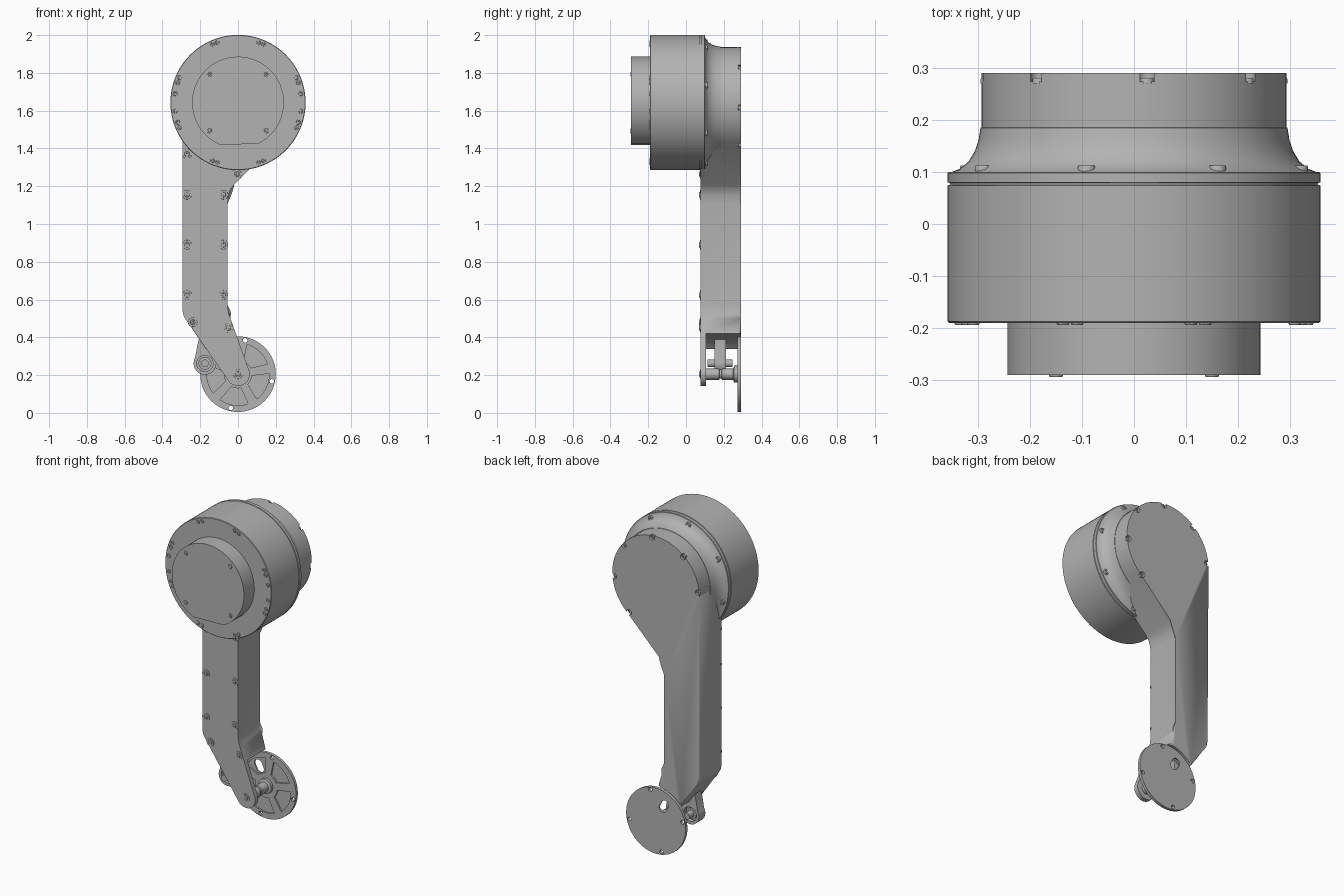
import bpy, bmesh
from math import sin, cos, pi, radians

cube = bpy.data.objects.get("Cube")
if cube:
    bpy.data.objects.remove(cube)

grey = bpy.data.materials.new("machined grey")
grey.use_nodes = True
grey.diffuse_color = (0.45, 0.45, 0.45, 1)
for node in grey.node_tree.nodes:
    if node.type == 'BSDF_PRINCIPLED':
        node.inputs["Base Color"].default_value = (0.45, 0.45, 0.45, 1)
        node.inputs["Roughness"].default_value = 0.6

HUB = (0, 1.643)      # drum axis in x, z
PIVOT = (0, 0.205)    # lower joint axis
IDLER = (-0.175, 0.262)


def polar(center, r, deg):
    return (center[0] + r * cos(radians(deg)), center[1] + r * sin(radians(deg)))


def arc(center, r, a0, a1, n):
    return [polar(center, r, a0 + (a1 - a0) * i / n) for i in range(n + 1)]


def finish(name, bm):
    bmesh.ops.recalc_face_normals(bm, faces=bm.faces)
    mesh = bpy.data.meshes.new(name)
    bm.to_mesh(mesh)
    bm.free()
    obj = bpy.data.objects.new(name, mesh)
    bpy.context.collection.objects.link(obj)
    mesh.materials.append(grey)
    return obj


def prisms(name, shapes, y0, y1, round_back=0):
    """Extrude x-z outlines along y, optionally rounding the back rim."""
    bm = bmesh.new()
    for pts in shapes:
        a = [bm.verts.new((x, y0, z)) for x, z in pts]
        b = [bm.verts.new((x, y1, z)) for x, z in pts]
        bm.faces.new(a)
        back = bm.faces.new(b[::-1])
        for i in range(len(pts)):
            j = (i + 1) % len(pts)
            bm.faces.new((a[i], b[i], b[j], a[j]))
        if round_back:
            bmesh.ops.bevel(bm, geom=list(back.edges), offset=round_back,
                            segments=4, profile=0.5, affect='EDGES')
    return finish(name, bm)


def lathes(name, profile, places, y=0, steps=24, closed=False):
    """Spin an (r, y) profile about the y axis at each x-z place."""
    bm = bmesh.new()
    for cx, cz in places:
        vs = [bm.verts.new((cx + r, y + py, cz)) for r, py in profile]
        pairs = list(zip(vs, vs[1:])) + ([(vs[-1], vs[0])] if closed else [])
        es = [bm.edges.new(p) for p in pairs]
        bmesh.ops.spin(bm, geom=vs + es, cent=(cx, 0, cz), axis=(0, 1, 0),
                       angle=2 * pi, steps=steps, use_merge=True)
    bmesh.ops.remove_doubles(bm, verts=bm.verts, dist=1e-5)
    return finish(name, bm)


def cylinder(name, center, r, y0, y1, steps=32):
    return lathes(name, [(0, y0), (r, y0), (r, y1), (0, y1)], [center], steps=steps)


def cut(obj, cutter):
    cutter.hide_render = True
    mod = obj.modifiers.new("cut", 'BOOLEAN')
    mod.operation = 'DIFFERENCE'
    mod.solver = 'EXACT'
    mod.object = cutter
    bpy.context.view_layer.objects.active = obj
    bpy.ops.object.modifier_apply(modifier=mod.name)
    bpy.data.objects.remove(cutter)


# Motor drum with a seam groove and the back flange
drum = [(0, -0.19), (0.355, -0.19), (0.358, -0.187), (0.358, 0.074), (0.354, 0.075),
        (0.354, 0.079), (0.358, 0.08), (0.358, 0.098), (0.356, 0.1), (0, 0.1)]
lathes("motor_drum", drum, [HUB], steps=96)

# Front cap with a flat at its bottom
cap = prisms("front_cap", [arc(HUB, 0.243, -64, 247, 72)], -0.29, -0.18)

# Flared skirt between flange and rear housing
flare = [(0.27, 0.095), (0.35, 0.1), (0.335, 0.106), (0.318, 0.12), (0.306, 0.14),
         (0.299, 0.16), (0.295, 0.185), (0.27, 0.19)]
lathes("flared_skirt", flare, [HUB], steps=96, closed=True)

# Rear housing: round head blending into the arm, ending in a hollow over the pulley
inner_side = [(-0.04, 0.5), (-0.05, 0.53), (-0.055, 0.57), (-0.055, 1.11),
              (-0.051, 1.15), (-0.04, 1.182), (-0.02, 1.209)]
outer_side = [(-0.293, 0.54), (-0.288, 0.515), (-0.28, 0.5)]
outline = (arc(HUB, 0.293, -45, 180, 60) + outer_side
           + arc(PIVOT, 0.215, 142, 93, 10) + inner_side)
housing = prisms("arm_housing", [outline], 0.1, 0.29, 0.013)
notch_angles = [-50 + 45 * i for i in range(6)]
cut(housing, prisms("notch_cutter",
                    [arc(polar(HUB, 0.283, a), 0.017, 0, 337.5, 15) for a in notch_angles],
                    0.274, 0.32))

# Front cover plate reaching down to the pivot
cover = ([(0.05, 1.279), (0.2, 1.43), (-0.293, 1.46)] + outer_side
         + arc(PIVOT, 0.062, 215, 380, 20) + inner_side)
prisms("arm_cover", [cover], 0.077, 0.105)
lathes("cover_plug", [(0, 0), (0.03, 0), (0.03, 0.01), (0, 0.01)], [(-0.1, 1.26)], 0.0755)

# Pulley disc with sector pockets, one slot and rim holes
pulley = cylinder("pulley_disc", PIVOT, 0.2, 0.272, 0.29, 64)
sectors = [arc(PIVOT, 0.165, a - 27, a + 27, 8) + arc(PIVOT, 0.075, a + 20, a - 20, 4)
           for a in range(46, 406, 72)]
cut(pulley, prisms("pocket_cutter", sectors, 0.25, 0.281))
holes = [arc(polar(PIVOT, 0.183, a), 0.012, 0, 330, 11) for a in (78, 168, 258, 348)]
slot = (arc(polar(PIVOT, 0.13, 118), 0.025, 30, 210, 8)
        + arc(polar(PIVOT, 0.1, 118), 0.025, 210, 390, 8))
cut(pulley, prisms("hole_cutter", holes + [slot], 0.24, 0.32))

# Pivot shaft with a wider collar
shaft = [(0, 0.1), (0.03, 0.1), (0.03, 0.175), (0.024, 0.178), (0.024, 0.188),
         (0.03, 0.19), (0.03, 0.25), (0.045, 0.255), (0.045, 0.275), (0, 0.275)]
lathes("pivot_shaft", shaft, [PIVOT], steps=32)

# Idler lever hanging from the arm, with a bored eye and a pin
lever = prisms("idler_lever",
               [arc(IDLER, 0.06, 150, 375, 28) + [(-0.11, 0.41), (-0.2, 0.42), (-0.215, 0.36)]],
               0.15, 0.212)
cut(lever, prisms("eye_cutter", [arc(IDLER, 0.043, 0, 348.75, 31)], 0.1, 0.25))
lathes("idler_bearing", [(0.018, 0.165), (0.034, 0.165), (0.034, 0.2), (0.018, 0.2)],
       [IDLER], closed=True)
cylinder("idler_web", IDLER, 0.045, 0.178, 0.186)
cylinder("idler_pin", IDLER, 0.02, 0.115, 0.245)

# Socket screws, one profile scaled for every group; heads face front or back
def screws(name, places, r, y, facing=-1):
    head = [(0, 0.2), (0.4, 0.2), (0.45, 0.4), (0.9, 0.4), (1, 0.25), (1, -0.4), (0, -0.4)]
    lathes(name, [(r * pr, facing * r * py) for pr, py in head], places, y, steps=12)


cover_spots = [(-0.27, 1.37), (-0.005, 1.265), (-0.24, 0.48), (-0.05, 0.45), PIVOT]
cover_spots += [(x, z) for x in (-0.27, -0.077) for z in (1.155, 0.89, 0.625)]
lathes("cover_washers", [(0, 0), (0.024, 0), (0.025, 0.005), (0, 0.005)], cover_spots, 0.0745)
screws("cover_screws", cover_spots, 0.014, 0.0745)

rim_angles = [s + a for s in (0, 180) for a in (-66, -71, -23, -18, -8, 8, 18, 23, 66, 71)]
screws("drum_screws", [polar(HUB, 0.336, a) for a in rim_angles], 0.012, -0.189)
screws("cap_screws", [polar(HUB, 0.212, a) for a in (45, 135, 225, 315)], 0.013, -0.289)
screws("flange_screws", [polar(HUB, 0.33, 16 + 45 * i) for i in range(8)], 0.017, 0.106, 1)
screws("housing_screws", [polar(HUB, 0.283, a) for a in notch_angles], 0.013, 0.275, 1)

# Smooth shading with sharp edges kept
bpy.ops.object.select_all(action='DESELECT')
for obj in bpy.context.collection.objects:
    if obj.type == 'MESH' and grey.name in obj.data.materials:
        obj.select_set(True)
        bpy.context.view_layer.objects.active = obj
bpy.ops.object.shade_smooth_by_angle(angle=radians(35))
